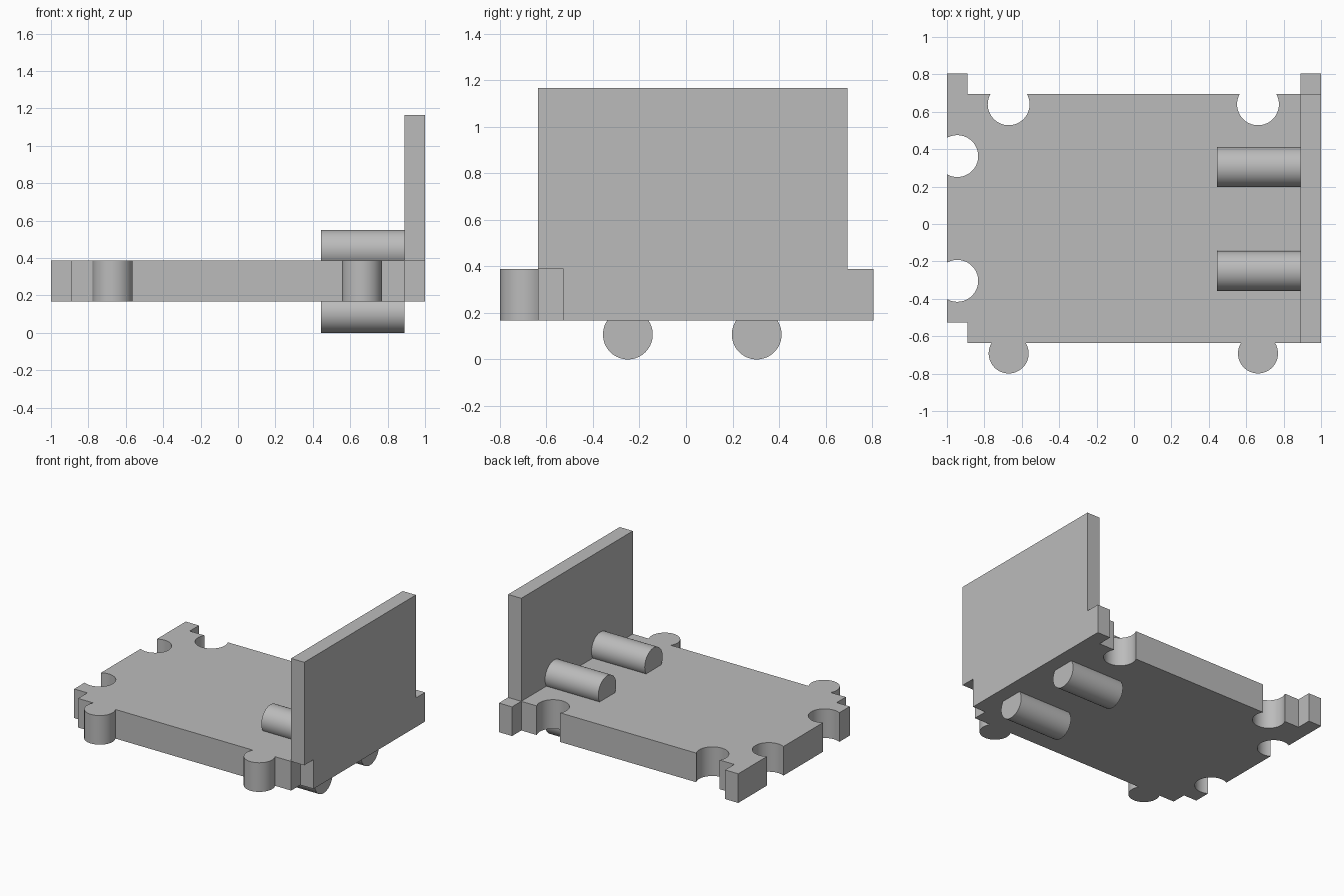
import bpy
import bmesh
from math import asin, cos, sin, pi, radians

if "Cube" in bpy.data.objects:
    bpy.data.objects.remove(bpy.data.objects["Cube"])

FLOOR_Z, TOP_Z = 0.168, 0.388     # underside and top of the plate
T = 0.11                          # panel thickness
FRONT, BACK = -0.637, 0.695       # main plate edges in y
KNOB, SOCKET = 0.107, 0.112       # radii
OFFSET = 0.055                    # distance of arc centres from the edge

grey = bpy.data.materials.new("plain grey")
grey.use_nodes = True
grey.diffuse_color = (0.5, 0.5, 0.5, 1)
grey.node_tree.nodes["Principled BSDF"].inputs["Base Color"].default_value = (0.5, 0.5, 0.5, 1)


def finish(obj, smooth=False):
    obj.data.materials.append(grey)
    if smooth:
        bpy.ops.object.select_all(action="DESELECT")
        obj.select_set(True)
        bpy.context.view_layer.objects.active = obj
        bpy.ops.object.shade_smooth_by_angle(angle=radians(30))


def arc(cx, cy, r, facing, turn, steps=40):
    """Large arc bulging towards the facing angle; turn is 1 or -1."""
    half = pi / 2 + asin(OFFSET / r)
    return [(cx + r * cos(facing + turn * half * (2 * i / steps - 1)),
             cy + r * sin(facing + turn * half * (2 * i / steps - 1)))
            for i in range(steps + 1)]


# Plate outline, counter-clockwise from the front left notch
outline = [(T - 1, FRONT)]
for x in (-0.67, 0.663):
    outline += arc(x, FRONT - OFFSET, KNOB, -pi / 2, 1)
outline += [(1 - T, FRONT), (1 - T, FRONT + T), (1, FRONT + T),
            (1, BACK + T), (1 - T, BACK + T), (1 - T, BACK)]
for x in (0.663, -0.67):
    outline += arc(x, BACK - OFFSET, SOCKET, -pi / 2, -1)
outline += [(T - 1, BACK), (T - 1, BACK + T), (-1, BACK + T)]
for y in (0.363, -0.304):
    outline += arc(OFFSET - 1, y, SOCKET, 0, -1)
outline += [(-1, FRONT + T), (T - 1, FRONT + T)]

# Base plate: extruded outline
bm = bmesh.new()
face = bm.faces.new([bm.verts.new((x, y, FLOOR_Z)) for x, y in outline])
grown = bmesh.ops.extrude_face_region(bm, geom=[face], use_keep_orig=True)
top = [v for v in grown["geom"] if isinstance(v, bmesh.types.BMVert)]
bmesh.ops.translate(bm, verts=top, vec=(0, 0, TOP_Z - FLOOR_Z))
bmesh.ops.recalc_face_normals(bm, faces=bm.faces)
mesh = bpy.data.meshes.new("base_plate")
bm.to_mesh(mesh)
bm.free()
plate = bpy.data.objects.new("base_plate", mesh)
bpy.context.collection.objects.link(plate)
finish(plate, True)

# Upright side wall
wall_top = 1.166
bpy.ops.mesh.primitive_cube_add(
    size=1, location=(1 - T / 2, (FRONT + BACK) / 2, (TOP_Z + wall_top) / 2))
wall = bpy.context.object
wall.name = "side_wall"
wall.scale = (T, BACK - FRONT, wall_top - TOP_Z)
finish(wall)

# Pegs lying along x, above and below the plate
for level, z in (("lower", KNOB), ("upper", 0.444)):
    for side, y in (("front", -0.25), ("back", 0.304)):
        bpy.ops.mesh.primitive_cylinder_add(
            vertices=64, radius=KNOB, depth=0.445,
            location=(1 - T - 0.2225, y, z), rotation=(0, pi / 2, 0))
        bpy.context.object.name = f"{level}_{side}_peg"
        finish(bpy.context.object, True)
